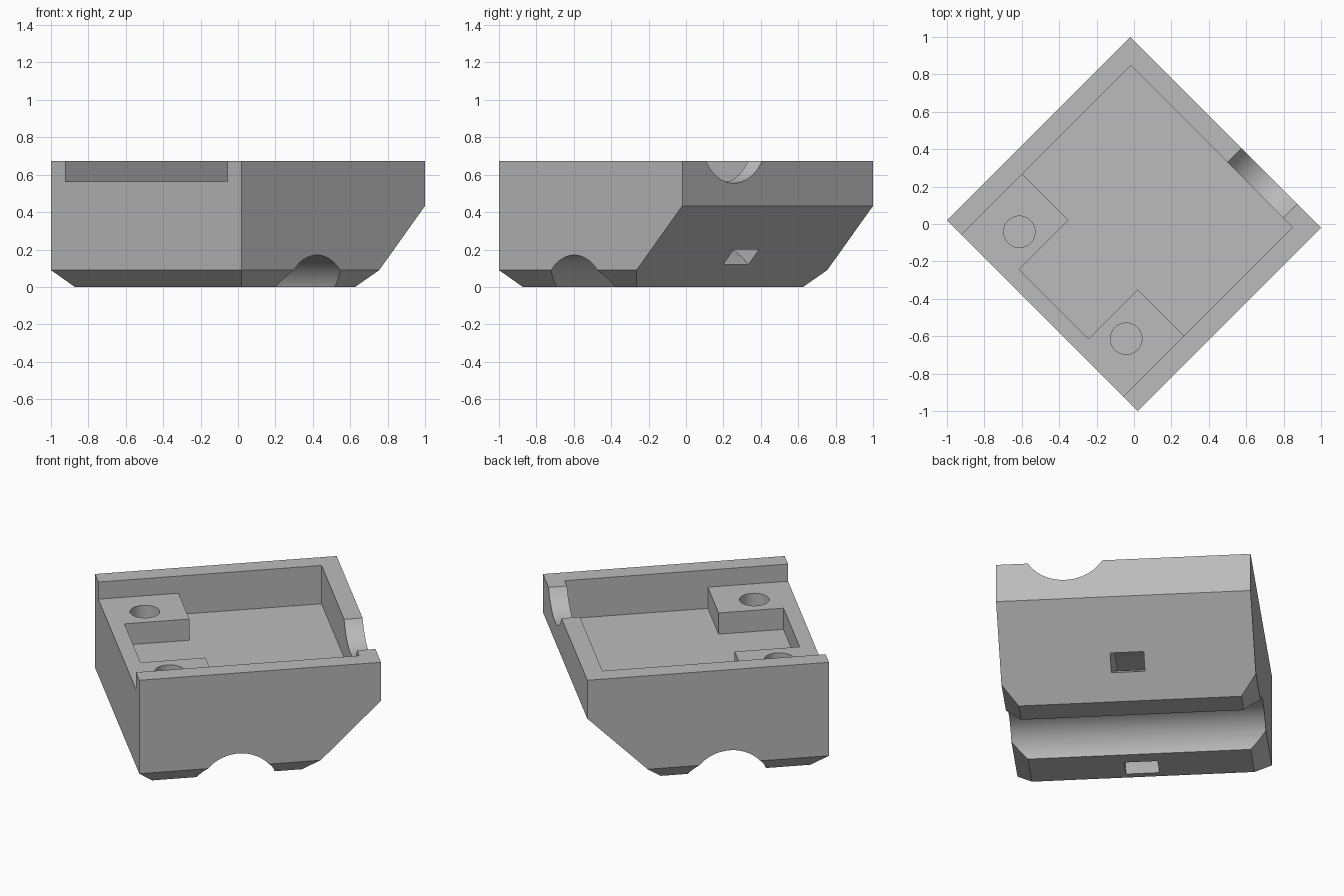
import bpy, bmesh
from math import cos, sin, pi, radians
from mathutils import Vector, Matrix

old = bpy.data.objects.get("Cube")
if old:
    bpy.data.objects.remove(old, do_unlink=True)

TOP, FLOOR, LEDGE, BEVEL = 0.672, 0.433, 0.565, 0.09
HALF_U, HALF_V = 0.693, 0.721

grey = bpy.data.materials.new("plain grey")
grey.use_nodes = True
colour = (0.5, 0.5, 0.5, 1)
grey.diffuse_color = colour
grey.node_tree.nodes["Principled BSDF"].inputs["Base Color"].default_value = colour


def add_object(name, bm):
    bmesh.ops.recalc_face_normals(bm, faces=bm.faces[:])
    mesh = bpy.data.meshes.new(name)
    bm.to_mesh(mesh)
    bm.free()
    mesh.materials.append(grey)
    ob = bpy.data.objects.new(name, mesh)
    bpy.context.collection.objects.link(ob)
    return ob


def arc(cu, cv, r, start=0, end=2 * pi, n=64):
    return [(cu + r * cos(start + (end - start) * i / n),
             cv + r * sin(start + (end - start) * i / n)) for i in range(n)]


def prism(name, outline, axis, low, high):
    """Extrude a flat outline along one axis."""
    def place(a, b, c):
        p = [a, b]
        p.insert(axis, c)
        return p
    bm = bmesh.new()
    face = bm.faces.new([bm.verts.new(place(a, b, low)) for a, b in outline])
    ext = bmesh.ops.extrude_face_region(bm, geom=[face])
    shift = Vector(place(0, 0, high - low))
    bmesh.ops.translate(bm, vec=shift,
                        verts=[g for g in ext["geom"] if isinstance(g, bmesh.types.BMVert)])
    ob = add_object(name, bm)
    ob.hide_render = True
    return ob


# Solid block with one sloping end and bevelled lower edges
bm = bmesh.new()
for s in (-1, 1):
    for u, v, z in ((-HALF_U, HALF_V, TOP), (HALF_U, HALF_V, TOP), (HALF_U, HALF_V, FLOOR),
                    (-HALF_U, HALF_V, BEVEL), (0.347, HALF_V, BEVEL),
                    (BEVEL - HALF_U, HALF_V - BEVEL, 0), (0.255, HALF_V - BEVEL, 0)):
        bm.verts.new((u, s * v, z))
bmesh.ops.convex_hull(bm, input=bm.verts[:])
bmesh.ops.dissolve_limit(bm, angle_limit=radians(1), verts=bm.verts[:], edges=bm.edges[:])
body = add_object("mount_body", bm)

# Deep pocket that leaves two screw posts and an end ledge
half = [(0.587, 0.612), (-0.233, 0.612), (-0.233, 0.262), (-0.605, 0.262)]
pocket = half + [(u, -v) for u, v in reversed(half)]
cutters = [prism("pocket_cutter", pocket, 2, FLOOR, 0.8)]

# Shallow recess, open through one end wall
recess = [(-0.8, -0.612), (0.587, -0.612), (0.587, 0.612), (-0.8, 0.612)]
cutters.append(prism("recess_cutter", recess, 2, LEDGE, 0.8))

# Screw holes in the posts
for v in (-0.404, 0.404):
    cutters.append(prism("screw_hole_cutter", arc(-0.463, v, 0.084, n=48), 2, 0.25, 0.8))

# Round notch in the end wall, and round saddle groove underneath
cutters.append(prism("notch_cutter", arc(-0.33, 0.804, 0.249), 0, 0.5, 0.8))
cutters.append(prism("groove_cutter", arc(-0.124, -0.061, 0.231, n=96), 1, -0.9, 0.9))

# Curved strap slot from the sloping end to the base
slot = arc(0.023, -0.281, 0.65, 0, pi) + arc(0.023, -0.281, 0.535, pi, 0)
cutters.append(prism("strap_slot_cutter", slot, 1, -0.095, 0.095))

for cutter in cutters:
    mod = body.modifiers.new(cutter.name, "BOOLEAN")
    mod.operation, mod.solver, mod.object = "DIFFERENCE", "EXACT", cutter

# Bake the cuts, drop the cutters and turn the block corner-on
bpy.context.view_layer.update()
baked = bpy.data.meshes.new_from_object(body.evaluated_get(bpy.context.evaluated_depsgraph_get()))
body.modifiers.clear()
body.data = baked
for cutter in cutters:
    bpy.data.objects.remove(cutter, do_unlink=True)
baked.transform(Matrix.Rotation(radians(45), 4, "Z"))
baked.materials.clear()
baked.materials.append(grey)

bpy.ops.object.select_all(action="DESELECT")
body.select_set(True)
bpy.context.view_layer.objects.active = body
bpy.ops.object.shade_smooth_by_angle(angle=radians(30))
